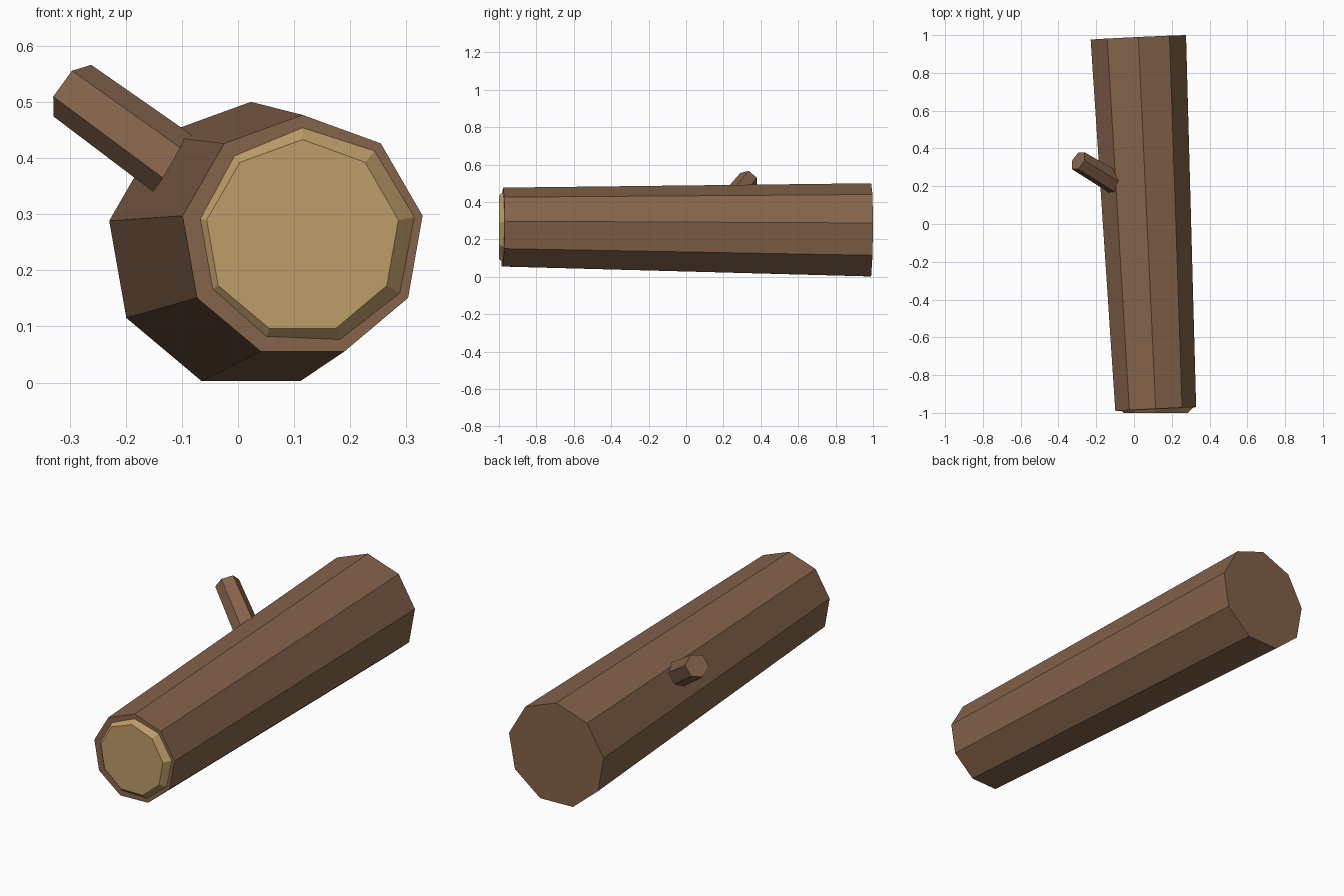
import bpy, bmesh, math
from mathutils import Vector

if "Cube" in bpy.data.objects:
    bpy.data.objects.remove(bpy.data.objects["Cube"])


def material(name, rgb):
    m = bpy.data.materials.new(name)
    m.diffuse_color = (*rgb, 1)
    m.use_nodes = True
    m.node_tree.nodes["Principled BSDF"].inputs["Base Color"].default_value = m.diffuse_color
    return m


def frustum(name, p0, p1, r0, r1, sides, corner, mat):
    """Flat-sided tapered cylinder from p0 to p1, first corner towards 'corner'."""
    p0, p1 = Vector(p0), Vector(p1)
    d = (p1 - p0).normalized()
    u = Vector(corner)
    u = (u - d * u.dot(d)).normalized()
    v = d.cross(u)
    bm = bmesh.new()
    rings = []
    for p, r in ((p0, r0), (p1, r1)):
        ring = []
        for i in range(sides):
            a = 2 * math.pi * i / sides
            ring.append(bm.verts.new(p + (u * math.cos(a) + v * math.sin(a)) * r))
        rings.append(ring)
    for i in range(sides):
        j = (i + 1) % sides
        bm.faces.new((rings[0][i], rings[0][j], rings[1][j], rings[1][i]))
    bm.faces.new(rings[0])
    bm.faces.new(rings[1])
    bmesh.ops.recalc_face_normals(bm, faces=bm.faces)
    me = bpy.data.meshes.new(name)
    bm.to_mesh(me)
    bm.free()
    me.materials.append(mat)
    ob = bpy.data.objects.new(name, me)
    bpy.context.collection.objects.link(ob)
    return ob


bark = material("bark", (0.235, 0.127, 0.07))
wood = material("cut_wood", (0.51, 0.337, 0.138))
UP = (0, 0, 1)

# Trunk, slightly turned and widening towards the back
frustum("log", (0.115, -0.98, 0.2595), (0.023, 0.988, 0.2435),
        0.2175, 0.2567, 9, UP, bark)

# Bevelled pale cut face, sunk into the front end
frustum("cut_face", (0.115, -1.0, 0.2595), (0.115, -0.96, 0.2595),
        0.1735, 0.2125, 9, UP, wood)

# Six-sided branch stub, its root buried in the trunk
tip = Vector((-0.295, 0.335, 0.52))
out = Vector((-0.73, 0.44, 0.53)).normalized()
frustum("branch", tip - out * 0.4, tip, 0.064, 0.057, 6, (0.58, 0, 0.81), bark)
